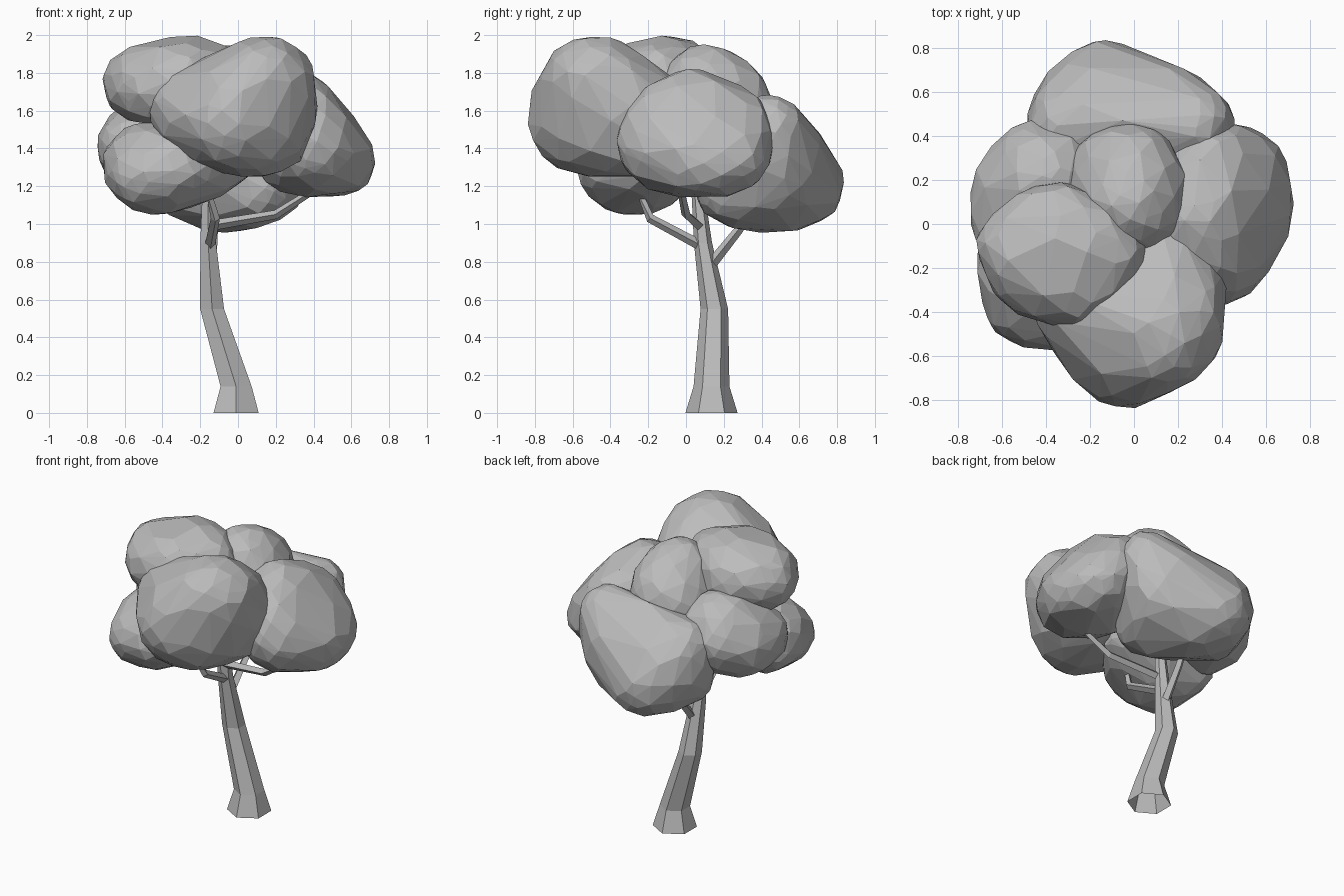
import bpy, bmesh, math, random
from mathutils import Vector, Quaternion

cube = bpy.data.objects.get("Cube")
if cube:
    bpy.data.objects.remove(cube, do_unlink=True)

# Single flat colour
grey = bpy.data.materials.new("plain_grey")
grey.use_nodes = True
colour = (0.5, 0.5, 0.5, 1)
grey.diffuse_color = colour
grey.node_tree.nodes["Principled BSDF"].inputs["Base Color"].default_value = colour


def finish(name, bm):
    mesh = bpy.data.meshes.new(name)
    bm.to_mesh(mesh)
    bm.free()
    mesh.materials.append(grey)
    obj = bpy.data.objects.new(name, mesh)
    bpy.context.collection.objects.link(obj)


def clump(name, balls, count=110, blend=0.02):
    """Faceted leaf clump: a soft hull stretched over a few balls (x, y, z, radius)."""
    bm = bmesh.new()
    golden = math.pi * (3 - math.sqrt(5))
    for i in range(count):
        z = 1 - 2 * (i + 0.5) / count
        r = math.sqrt(1 - z * z)
        way = Vector((r * math.cos(golden * i), r * math.sin(golden * i), z))
        way += Vector([random.uniform(-0.08, 0.08) for _ in range(3)])
        way.normalize()
        # Blend the balls that reach farthest in this direction
        reach = [way.dot(Vector(b[:3])) + b[3] for b in balls]
        weights = [math.exp((h - max(reach)) / blend) for h in reach]
        total = sum(weights)
        point = way * random.uniform(-0.012, 0.002)
        for ball, weight in zip(balls, weights):
            w = weight / total
            point += w * (Vector(ball[:3]) + way * ball[3])
            if w > 0:
                point -= way * blend * w * math.log(w)
        bm.verts.new(point)
    hull = bmesh.ops.convex_hull(bm, input=bm.verts)
    inside = [v for v in hull["geom_interior"] if isinstance(v, bmesh.types.BMVert)]
    bmesh.ops.delete(bm, geom=inside, context='VERTS')
    bmesh.ops.recalc_face_normals(bm, faces=bm.faces)
    finish(name, bm)


def limb(name, path, radii, sides, upright=False):
    """Tapered many-sided tube along a path, open at its root."""
    bm = bmesh.new()
    path = [Vector(p) for p in path]
    rings = []
    for i, (p, radius) in enumerate(zip(path, radii)):
        way = path[min(i + 1, len(path) - 1)] - path[max(i - 1, 0)]
        turn = Quaternion() if upright else way.to_track_quat('Z', 'Y')
        ring = []
        for k in range(sides):
            a = math.tau * k / sides - math.pi / 2
            ring.append(bm.verts.new(p + turn @ Vector((math.cos(a), math.sin(a), 0)) * radius))
        rings.append(ring)
    for lower, upper in zip(rings, rings[1:]):
        for k in range(sides):
            n = (k + 1) % sides
            bm.faces.new((lower[k], lower[n], upper[n], upper[k]))
    bm.faces.new(rings[-1])
    finish(name, bm)


random.seed(4)

# Trunk with flared foot
limb("trunk",
     [(-0.01, 0.135, 0), (-0.01, 0.135, 0.14), (-0.137, 0.15, 0.55),
      (-0.158, 0.09, 0.9), (-0.16, 0.055, 1.25)],
     [0.138, 0.095, 0.073, 0.048, 0.03], 6, upright=True)

# Branches
limb("front_branch",
     [(-0.15, 0.09, 0.88), (-0.12, -0.19, 1.03), (-0.15, -0.24, 1.15)],
     [0.028, 0.024, 0.018], 4)
limb("back_branch",
     [(-0.145, 0.12, 0.77), (-0.13, 0.28, 0.97), (-0.12, 0.36, 1.1)],
     [0.03, 0.024, 0.02], 4)
limb("left_branch",
     [(-0.155, 0.07, 0.99), (0.2, 0, 1.05), (0.42, -0.03, 1.19)],
     [0.028, 0.024, 0.018], 4)

# Leaf clumps
clump("front_leaves", [
    (0.17, -0.45, 1.74, 0.25), (-0.04, -0.57, 1.55, 0.27), (-0.25, -0.35, 1.6, 0.23),
    (0.12, -0.26, 1.55, 0.3), (0.11, -0.54, 1.75, 0.235), (0.08, -0.5, 1.5, 0.25)])
clump("top_right_leaves", [
    (-0.52, -0.1, 1.74, 0.2), (-0.45, -0.22, 1.73, 0.205), (-0.28, -0.28, 1.75, 0.2),
    (-0.14, -0.14, 1.76, 0.2), (-0.36, 0, 1.74, 0.195), (-0.24, -0.06, 1.79, 0.2)])
clump("top_middle_leaves", [
    (-0.02, 0.1, 1.72, 0.235), (0, 0.25, 1.65, 0.21), (0.06, 0.1, 1.66, 0.19),
    (-0.11, 0.24, 1.6, 0.19)])
clump("back_leaves", [
    (0.26, 0.45, 1.49, 0.2), (-0.28, 0.45, 1.42, 0.205), (-0.12, 0.61, 1.21, 0.235),
    (-0.02, 0.42, 1.16, 0.22), (0.1, 0.25, 1.2, 0.21), (-0.28, 0.42, 1.22, 0.19),
    (0.2, 0.48, 1.26, 0.2), (-0.24, 0.55, 1.3, 0.2)])
clump("right_leaves", [
    (-0.53, 0.14, 1.4, 0.215), (-0.45, 0.26, 1.45, 0.21), (-0.39, 0.2, 1.53, 0.21),
    (-0.53, 0, 1.4, 0.205), (-0.32, 0.26, 1.42, 0.2)])
clump("lower_right_leaves", [
    (-0.49, -0.36, 1.26, 0.195), (-0.4, -0.24, 1.27, 0.22), (-0.32, -0.37, 1.3, 0.2),
    (-0.52, -0.15, 1.3, 0.2), (-0.1, -0.15, 1.36, 0.195), (-0.48, -0.25, 1.35, 0.19)])
clump("left_leaves", [
    (0.3, 0.02, 1.6, 0.225), (0.55, 0.06, 1.33, 0.185), (0.35, 0.25, 1.51, 0.21),
    (0.49, 0.24, 1.36, 0.205), (0.4, -0.14, 1.4, 0.22), (0.3, 0.05, 1.38, 0.22),
    (0.34, -0.12, 1.51, 0.23)])
